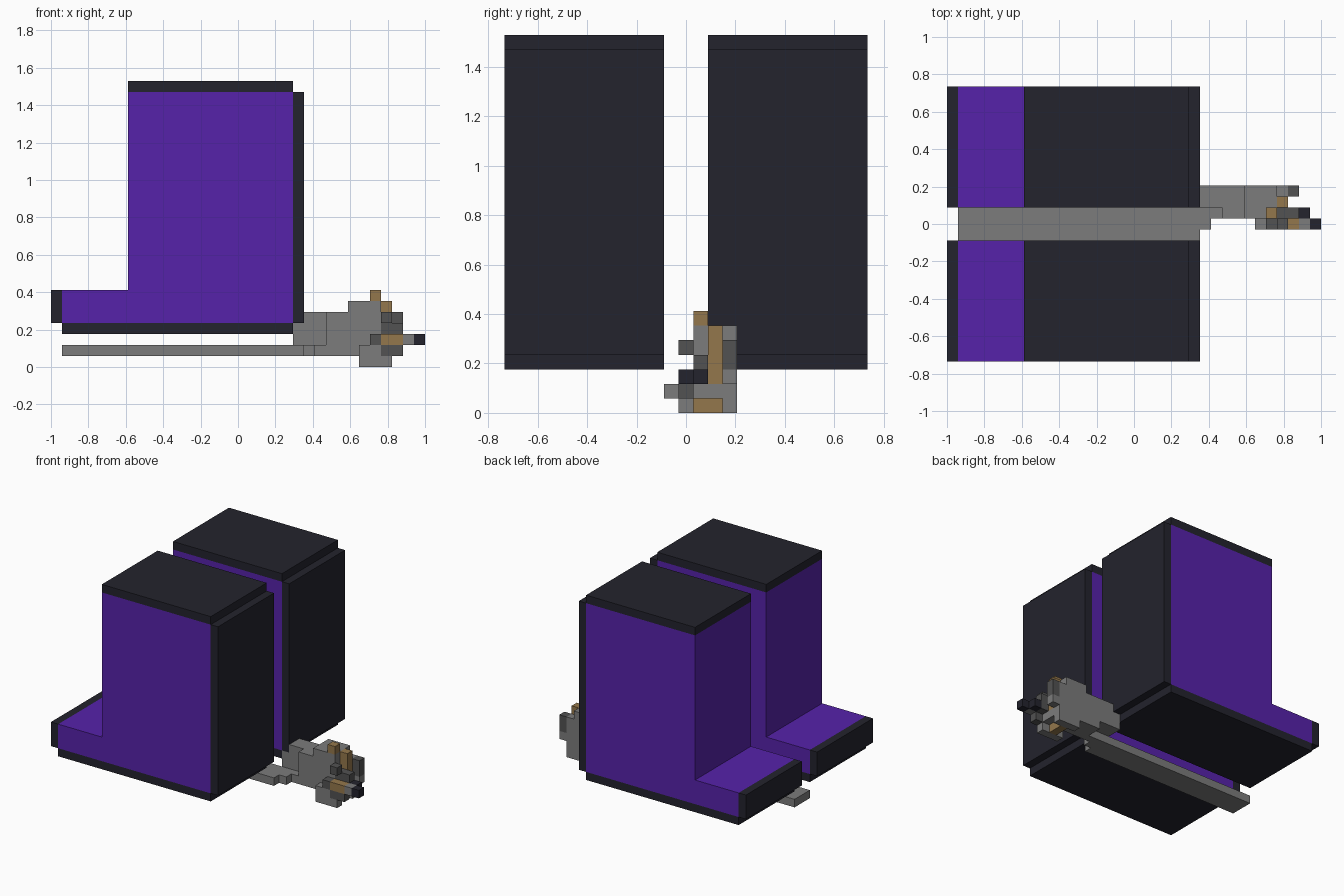
import bpy
import bmesh

default_cube = bpy.data.objects.get("Cube")
if default_cube:
    bpy.data.objects.remove(default_cube, do_unlink=True)

UNIT = 1 / 17  # edge of one block


def srgb_to_linear(value):
    value /= 255
    return value / 12.92 if value <= 0.04045 else ((value + 0.055) / 1.055) ** 2.4


def make_material(name, *rgb):
    colour = [srgb_to_linear(channel) for channel in rgb] + [1.0]
    material = bpy.data.materials.new(name)
    material.use_nodes = True
    material.diffuse_color = colour
    shader = material.node_tree.nodes["Principled BSDF"]
    shader.inputs["Base Color"].default_value = colour
    shader.inputs["Roughness"].default_value = 0.9
    return material


purple = make_material("purple", 86, 34, 170)
black = make_material("blue black", 35, 35, 45)
grey = make_material("grey", 124, 124, 124)
dark_grey = make_material("dark grey", 82, 82, 82)
gold = make_material("tan gold", 148, 119, 76)


def block(name, material, x, y, z):
    """Box from (start, end) block counts; block rows in y are centred on zero."""
    mesh = bpy.data.meshes.new(name)
    bm = bmesh.new()
    bmesh.ops.create_cube(bm, size=1)
    spans = (x, (y[0] - 0.5, y[1] - 0.5), z)
    for vert in bm.verts:
        vert.co = [UNIT * (span[0] if c < 0 else span[1])
                   for c, span in zip(vert.co, spans)]
    bm.to_mesh(mesh)
    bm.free()
    mesh.materials.append(material)
    obj = bpy.data.objects.new(name, mesh)
    bpy.context.scene.collection.objects.link(obj)
    return obj


def boot(side, rows):
    """L-shaped purple boot with dark plates on its ends."""
    block(side + "_boot_shaft", purple, (-10, 5), rows, (4, 25))
    block(side + "_boot_foot", purple, (-16, -10), rows, (4, 7))
    block(side + "_boot_top", black, (-10, 5), rows, (25, 26))
    block(side + "_boot_heel", black, (5, 6), rows, (4, 25))
    block(side + "_boot_sole", black, (-16, 5), rows, (3, 4))
    block(side + "_boot_toe", black, (-17, -16), rows, (4, 7))


boot("front", (-12, -1))
boot("back", (2, 13))

# Flat tail, stepping sideways towards the body
block("tail", grey, (-16, 6), (-1, 2), (1, 2))
block("tail_step_middle", grey, (6, 7), (0, 2), (1, 2))
block("tail_step_inner", grey, (7, 8), (1, 2), (1, 2))

# Body behind the head
block("body_root", grey, (5, 6), (2, 4), (2, 4))
block("body", grey, (6, 10), (2, 4), (2, 5))
block("body_underside", grey, (8, 10), (2, 4), (1, 2))
block("body_side", grey, (8, 10), (1, 2), (1, 5))

# Head, its crown and the jaw
block("head", grey, (10, 13), (1, 4), (1, 6))
block("head_far_cheek", grey, (13, 14), (3, 4), (1, 5))
block("head_far_edge", dark_grey, (14, 15), (3, 4), (3, 5))
block("head_far_jaw", grey, (14, 15), (3, 4), (2, 3))
block("face_lower", grey, (13, 14), (1, 3), (1, 2))
block("face_stripe", gold, (13, 14), (2, 3), (2, 6))
block("crest", gold, (12, 13), (1, 2), (6, 7))
block("chin_near", grey, (11, 14), (0, 1), (0, 1))
block("chin_far", grey, (11, 14), (3, 4), (0, 1))
block("chin_patch", gold, (12, 13), (1, 3), (0, 1))

# Muzzle and nose
block("jaw_side", grey, (11, 13), (0, 1), (1, 2))
block("jaw_tip", dark_grey, (13, 15), (0, 1), (1, 2))
block("muzzle_root", dark_grey, (12, 13), (0, 1), (2, 3))
block("muzzle", gold, (13, 15), (0, 1), (2, 3))
block("muzzle_inner", dark_grey, (13, 15), (1, 2), (2, 4))
block("muzzle_end", grey, (15, 16), (0, 1), (2, 3))
block("nose", black, (16, 17), (0, 1), (2, 3))
block("nose_inner", black, (15, 16), (1, 2), (2, 3))
block("brow", dark_grey, (13, 14), (0, 1), (4, 5))
